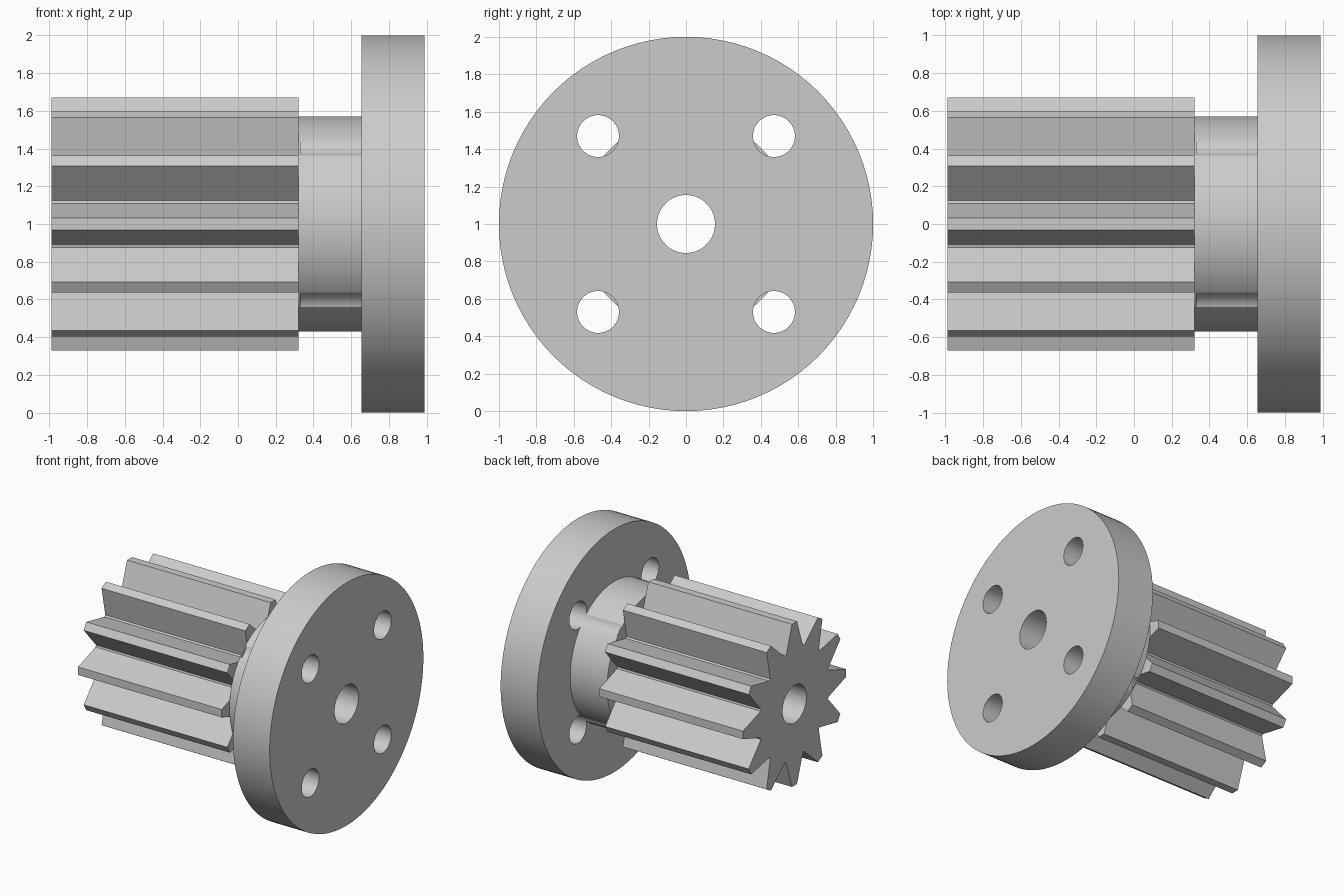
import bpy, bmesh
from math import sin, cos, pi, radians

cube = bpy.data.objects.get("Cube")
if cube:
    bpy.data.objects.remove(cube, do_unlink=True)

AXIS_Z = 1.0
BORE_R = 0.155
BOLT_R = 0.112
BOLT_OFFSET = 0.47
GEAR_END, FLANGE_START, HALF = 0.32, 0.655, 0.988

grey = bpy.data.materials.new("plain grey")
grey.use_nodes = True
colour = (0.6, 0.6, 0.6, 1)
grey.diffuse_color = colour
grey.node_tree.nodes["Principled BSDF"].inputs["Base Color"].default_value = colour


def circle(radius, count=96, y=0, z=0):
    return [(y + radius * cos(2 * pi * i / count), z + radius * sin(2 * pi * i / count))
            for i in range(count)]


def extrude_x(name, profile, x0, x1):
    """Extrude a (y, z) outline along x, measured from the shaft axis."""
    bm = bmesh.new()
    face = bm.faces.new([bm.verts.new((x0, y, z + AXIS_Z)) for y, z in profile])
    result = bmesh.ops.extrude_face_region(bm, geom=[face])
    moved = [v for v in result["geom"] if isinstance(v, bmesh.types.BMVert)]
    bmesh.ops.translate(bm, verts=moved, vec=(x1 - x0, 0, 0))
    bmesh.ops.recalc_face_normals(bm, faces=bm.faces)
    mesh = bpy.data.meshes.new(name)
    bm.to_mesh(mesh)
    bm.free()
    mesh.materials.append(grey)
    obj = bpy.data.objects.new(name, mesh)
    bpy.context.collection.objects.link(obj)
    return obj


def drill(obj, cutters):
    bpy.context.view_layer.objects.active = obj
    for cutter in cutters:
        mod = obj.modifiers.new("hole", "BOOLEAN")
        mod.operation = "DIFFERENCE"
        mod.solver = "EXACT"
        mod.object = cutter
        bpy.ops.object.modifier_apply(modifier=mod.name)


# Pinion outline: narrow tip lands and straight flanks down to narrow roots
TEETH, TIP_R, ROOT_R = 12, 0.67, 0.454
outline = []
for i in range(TEETH):
    tooth = 360 / TEETH * i
    for radius, offset in ((TIP_R, -2.8), (TIP_R, 2.8), (ROOT_R, 14), (ROOT_R, 16)):
        a = radians(tooth + offset)
        outline.append((radius * cos(a), radius * sin(a)))

pinion = extrude_x("pinion_gear", outline, -HALF, GEAR_END)
hub = extrude_x("hub", circle(0.57), GEAR_END, FLANGE_START)
flange = extrude_x("flange", circle(1.0), FLANGE_START, HALF)

# Centre bore and the four bolt holes, which also groove the hub
bore = extrude_x("bore_cutter", circle(BORE_R, 64), -1.2, 1.2)
bolts = [extrude_x("bolt_cutter", circle(BOLT_R, 48, sy * BOLT_OFFSET, sz * BOLT_OFFSET),
                   GEAR_END + 0.01, 1.2)
         for sy in (-1, 1) for sz in (-1, 1)]
drill(pinion, [bore])
drill(hub, [bore] + bolts)
drill(flange, [bore] + bolts)
for cutter in [bore] + bolts:
    bpy.data.objects.remove(cutter, do_unlink=True)

# Smooth round walls, sharp rims and tooth edges
bpy.ops.object.select_all(action="DESELECT")
for part in (pinion, hub, flange):
    part.select_set(True)
bpy.context.view_layer.objects.active = flange
bpy.ops.object.shade_smooth_by_angle(angle=radians(25))
